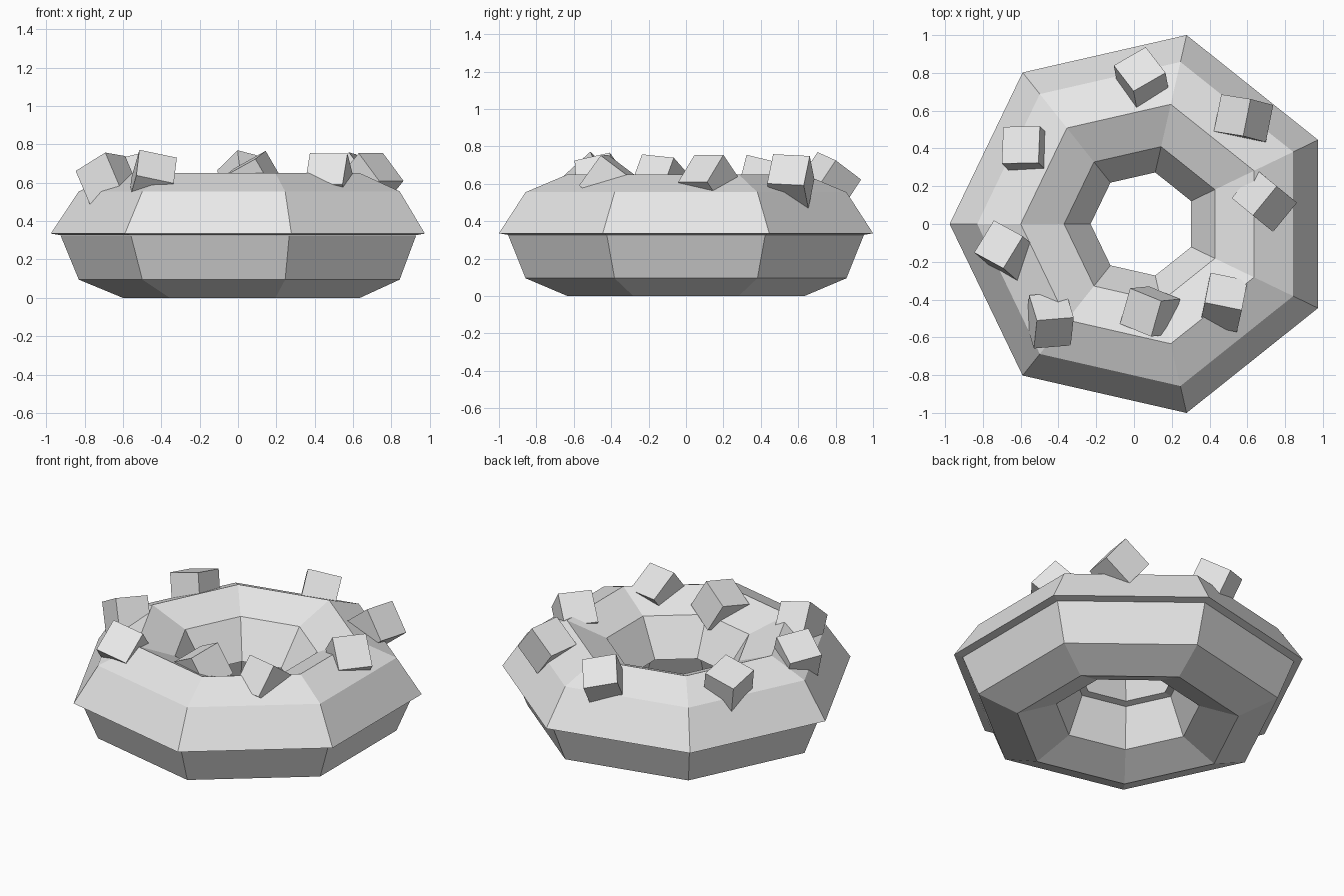
import bpy
import bmesh
from math import cos, sin, pi, sqrt
from mathutils import Vector, Matrix

old = bpy.data.objects.get("Cube")
if old:
    bpy.data.objects.remove(old)

SIDES = 7
CENTRE_X = 0.05
CUBE = 0.2

grey = bpy.data.materials.new("pale_grey")
grey.use_nodes = True
COLOUR = (0.8, 0.8, 0.8, 1)
grey.diffuse_color = COLOUR
grey.node_tree.nodes["Principled BSDF"].inputs["Base Color"].default_value = COLOUR


def add_object(name, bm):
    bmesh.ops.recalc_face_normals(bm, faces=bm.faces)
    mesh = bpy.data.meshes.new(name)
    bm.to_mesh(mesh)
    bm.free()
    mesh.materials.append(grey)
    obj = bpy.data.objects.new(name, mesh)
    bpy.context.collection.objects.link(obj)
    return obj


def ring(name, profile):
    """Sweep a closed (radius, height) profile round the seven-sided ring."""
    bm = bmesh.new()
    loops = []
    for k in range(SIDES):
        a = pi + 2 * pi * k / SIDES
        loops.append([bm.verts.new((CENTRE_X + r * cos(a), r * sin(a), z))
                      for r, z in profile])
    n = len(profile)
    for k in range(SIDES):
        p, q = loops[k], loops[(k + 1) % SIDES]
        for i in range(n):
            j = (i + 1) % n
            bm.faces.new((p[i], q[i], q[j], p[j]))
    return add_object(name, bm)


# Dough: lower half of an eight-sided tube
ring("dough", [(0.975, 0.325), (0.88, 0.095), (0.65, 0), (0.42, 0.095), (0.325, 0.325)])

# Icing: upper half, flared into a lip over the dough
ring("icing", [(0.975, 0.327), (1.026, 0.335), (0.88, 0.555), (0.65, 0.65),
               (0.42, 0.555), (0.28, 0.335), (0.325, 0.327)])


def topping(name, centre, up_xy, edge_xy):
    """A cube set by its upward face direction and the heading of one edge."""
    ux, uy = up_xy
    up = Vector((ux, uy, sqrt(1 - ux * ux - uy * uy)))
    ex, ey = edge_xy
    edge = Vector((ex, ey, -(ux * ex + uy * ey) / up.z)).normalized()
    side = up.cross(edge)
    turn = Matrix((edge, side, up)).transposed().to_4x4()
    bm = bmesh.new()
    bmesh.ops.create_cube(bm, size=CUBE)
    obj = add_object(name, bm)
    obj.matrix_world = Matrix.Translation((*centre, 0.613)) @ turn


# Tumbled topping cubes: centre, up direction, edge heading
toppings = [
    ((0.04, 0.765), (-0.1, 0.55), (0.87, 0.5)),
    ((0.58, 0.56), (-0.6, 0.16), (0.2, 1)),
    ((0.69, 0.125), (0.56, -0.46), (0.63, 0.77)),
    ((0.475, -0.415), (0.13, 0.58), (0.98, -0.2)),
    ((0.085, -0.463), (-0.5, -0.05), (-0.27, -0.95)),
    ((-0.445, -0.51), (0.08, 0.74), (0.98, 0.08)),
    ((-0.68, -0.14), (-0.37, 0.32), (-0.52, -0.85)),
    ((-0.575, 0.395), (-0.24, 0.24), (1, 0.02)),
]
for number, (centre, up_xy, edge_xy) in enumerate(toppings, 1):
    topping(f"topping_cube_{number}", centre, up_xy, edge_xy)
